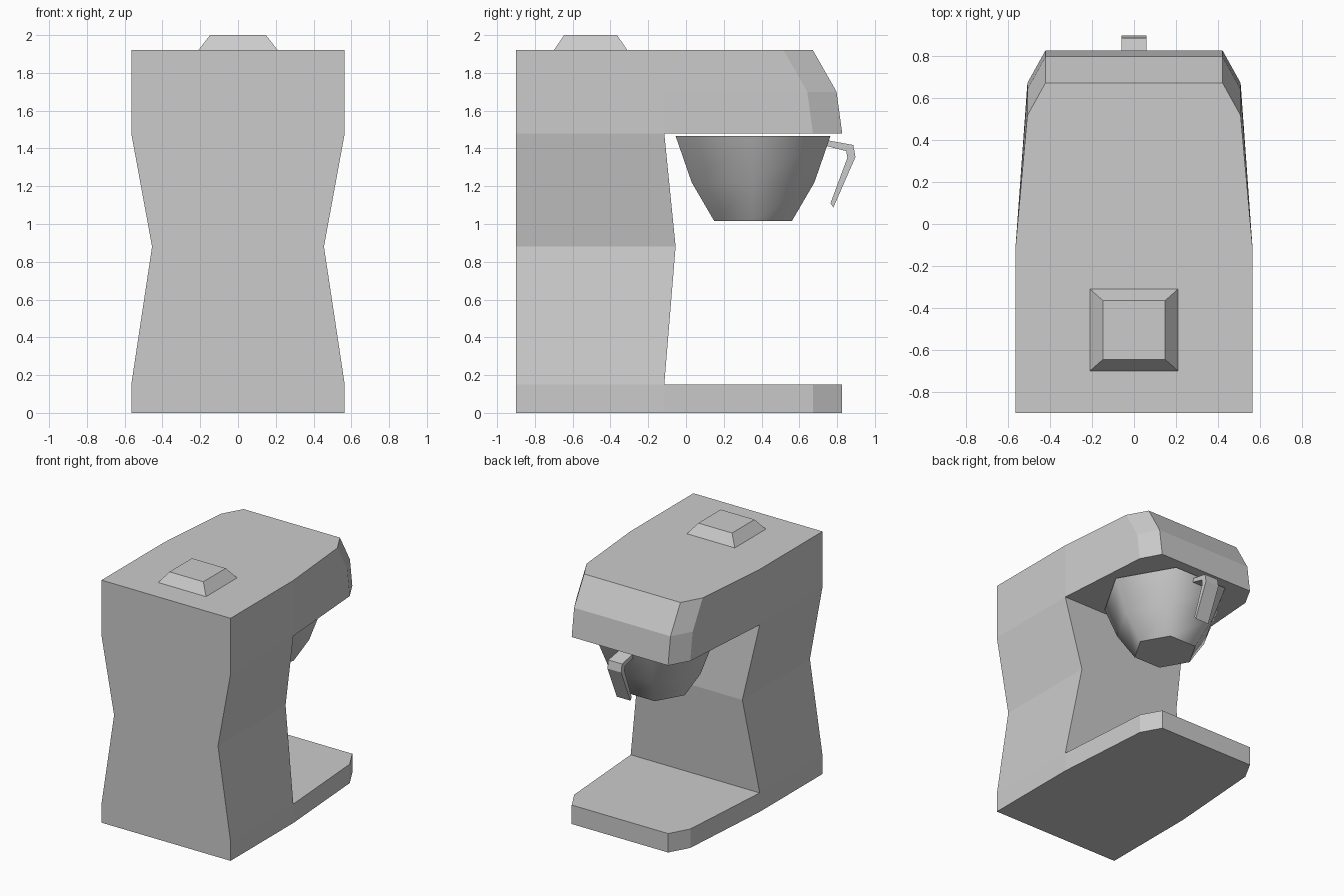
import bpy, bmesh, math

if "Cube" in bpy.data.objects:
    bpy.data.objects.remove(bpy.data.objects["Cube"])


def finish(name, bm):
    bmesh.ops.recalc_face_normals(bm, faces=bm.faces)
    mesh = bpy.data.meshes.new(name)
    bm.to_mesh(mesh)
    bm.free()
    obj = bpy.data.objects.new(name, mesh)
    bpy.context.collection.objects.link(obj)
    return obj


def ring(bm, points, z):
    return [bm.verts.new((x, y, z)) for x, y in points]


def bridge(bm, a, b):
    n = len(a)
    return [bm.faces.new((a[i], a[(i + 1) % n], b[(i + 1) % n], b[i])) for i in range(n)]


def outline(shift):
    # plan of base and head; shift pulls the chamfered nose back
    right = [(0.565, -0.9), (0.565, -0.115), (0.508, 0.672 - shift), (0.422, 0.827 - shift)]
    return right + [(-x, y) for x, y in reversed(right)]


# Body: base, pinched column and overhanging head in one shell
bm = bmesh.new()
base_low, base_top = ring(bm, outline(0), 0), ring(bm, outline(0), 0.15)
head_low = ring(bm, outline(0), 1.48)
head_mid = ring(bm, outline(0.03), 1.70)
head_top = ring(bm, outline(0.155), 1.92)
waist = ring(bm, [(0.455, -0.9), (0.455, -0.055), (-0.455, -0.055), (-0.455, -0.9)], 0.88)
corners = (0, 1, 6, 7)
bridge(bm, base_low, base_top)
bridge(bm, [base_top[i] for i in corners], waist)
bridge(bm, waist, [head_low[i] for i in corners])
bridge(bm, head_low, head_mid)
bridge(bm, head_mid, head_top)
for cap in (base_low, base_top[1:7], head_low[1:7], head_top):
    bm.faces.new(cap)
finish("machine_body", bm)

# Lid knob: tapered block on top
bm = bmesh.new()
low, top = [ring(bm, [(sx * w, -0.505 + sy * d) for sx, sy in ((-1, -1), (1, -1), (1, 1), (-1, 1))], z)
            for w, d, z in ((0.21, 0.195, 1.92), (0.148, 0.14, 2.0))]
bridge(bm, low, top)
bm.faces.new(low)
bm.faces.new(top)
finish("lid_knob", bm)

# Pot: six-sided smooth bowl
bm = bmesh.new()
rings = []
for r, z in ((0.237, 1.015), (0.375, 1.22), (0.473, 1.465)):
    rings.append(ring(bm, [(r * math.cos(i * math.pi / 3), 0.355 + r * math.sin(i * math.pi / 3))
                           for i in range(6)], z))
for a, b in zip(rings, rings[1:]):
    for face in bridge(bm, a, b):
        face.smooth = True
bm.faces.new(rings[0])
bm.faces.new(rings[-1])
finish("coffee_pot", bm)

# Handle: bent strip extruded across x
profile = [(0.75, 1.443), (0.886, 1.418), (0.897, 1.354), (0.78, 1.087),
           (0.765, 1.11), (0.854, 1.35), (0.849, 1.386), (0.735, 1.415)]
bm = bmesh.new()
left, right = [[bm.verts.new((x, y, z)) for y, z in profile] for x in (-0.06, 0.06)]
bridge(bm, left, right)
bm.faces.new(left)
bm.faces.new(right)
finish("pot_handle", bm)
